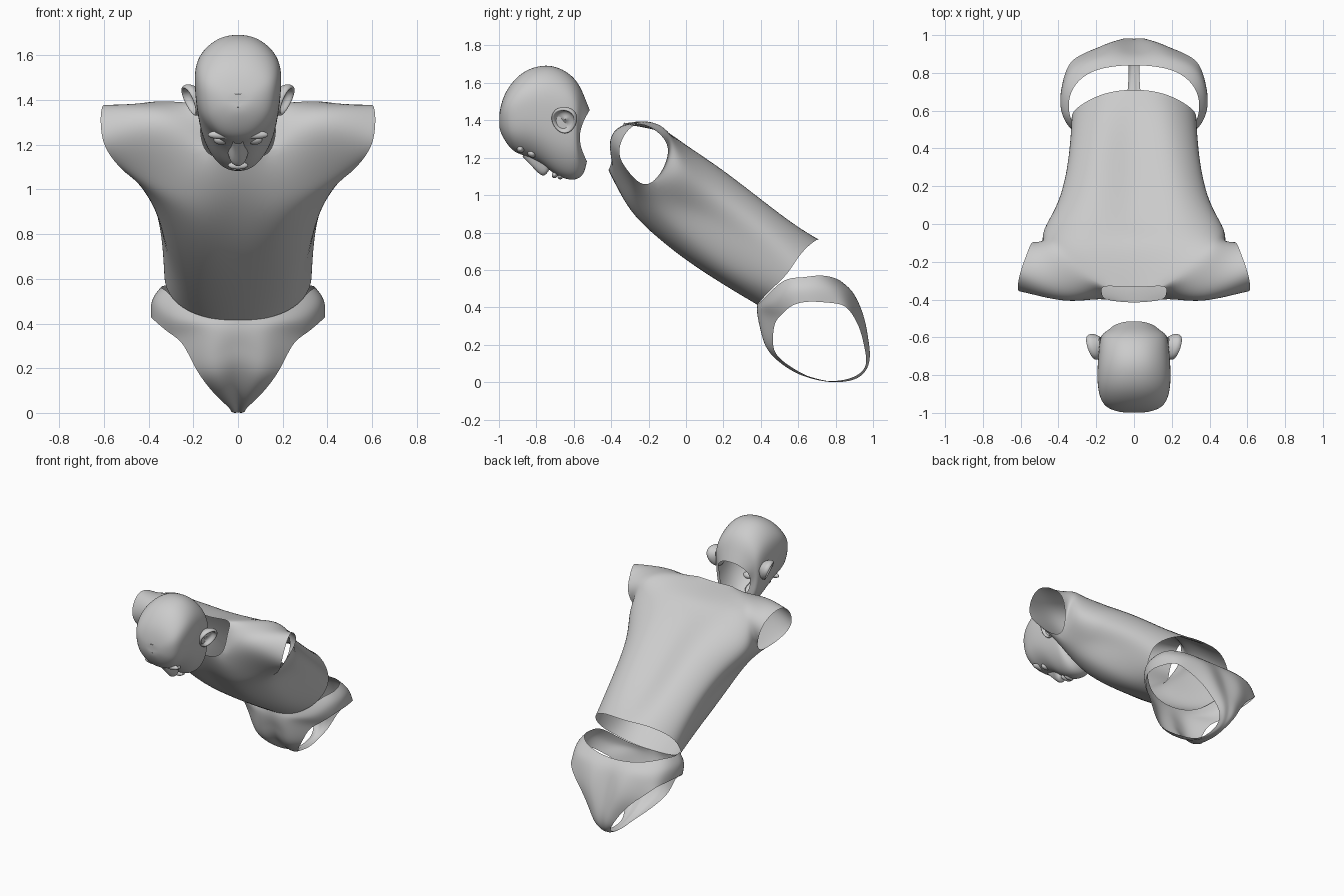
import bpy, bmesh, math
from mathutils import Vector as V


def limit(v):
    """Catmull-Clark limit position of a cage vertex."""
    border = [e for e in v.link_edges if e.is_boundary]
    if border:
        return v.co * (2 / 3) + sum((e.other_vert(v).co for e in border), V()) / (3 * len(border))
    n = len(v.link_edges)
    es = sum((e.other_vert(v).co for e in v.link_edges), V())
    fs = sum((f.calc_center_median() for f in v.link_faces), V())
    return ((n * n - n) * v.co + 2 * es + 4 * fs) / (n * (n + 5))


def build(name, grids, levels=3, mirror=True):
    """Join grids of points, mirror them, and fit a subdivision cage through the points."""
    bm = bmesh.new()
    for side in ((1, -1) if mirror else (1,)):
        for rows in grids:
            g = [[bm.verts.new((p[0] * side, p[1], p[2])) for p in r] for r in rows]
            for a, b in zip(g, g[1:]):
                for j in range(len(a) - 1):
                    q = [a[j], a[j + 1], b[j + 1], b[j]]
                    bm.faces.new(q if side > 0 else q[::-1])
    bmesh.ops.remove_doubles(bm, verts=bm.verts, dist=2e-4)
    bmesh.ops.recalc_face_normals(bm, faces=bm.faces)
    target = {v: v.co.copy() for v in bm.verts}
    for _ in range(8):
        step = {v: (target[v] - limit(v)) * 0.8 for v in bm.verts}
        for v, d in step.items():
            v.co += d
    me = bpy.data.meshes.new(name)
    bm.to_mesh(me)
    bm.free()
    for p in me.polygons:
        p.use_smooth = True
    ob = bpy.data.objects.new(name, me)
    bpy.context.collection.objects.link(ob)
    mod = ob.modifiers.new("smooth", 'SUBSURF')
    mod.levels = mod.render_levels = levels
    return ob


# torso: half rings from front middle, round the side, to the back middle
R0 = [(0, .38, .415), (.15, .395, .43), (.27, .45, .49), (.325, .54, .58), (.305, .61, .68), (.17, .685, .752), (0, .71, .762)]
R1 = [(0, .18, .535), (.16, .19, .55), (.28, .24, .61), (.335, .34, .74), (.325, .41, .85), (.18, .47, .92), (0, .465, .913)]
R2 = [(0, -.06, .70), (.18, -.055, .71), (.32, 0, .78), (.365, .08, .90), (.39, .14, 1.03), (.22, .21, 1.12), (0, .195, 1.112)]
R3 = [(0, -.25, .88), (.19, -.25, .87), (.36, -.22, .95), (.47, -.20, 1.06), (.47, -.02, 1.16), (.26, .01, 1.26), (0, 0, 1.25)]
# upper chest, shoulder ridge and upper back, ending at the armhole
F1 = [(0, -.355, 1.02), (.2, -.345, 1.01), (.40, -.31, 1.06), (.555, -.31, 1.13)]
F2 = [(0, -.415, 1.135), (.14, -.40, 1.17), (.38, -.40, 1.24), (.61, -.355, 1.25)]
RIDGE = [(.17, -.365, 1.31), (.37, -.36, 1.36), (.605, -.27, 1.375)]
B2 = [(0, -.335, 1.38), (.15, -.33, 1.385), (.40, -.21, 1.39), (.56, -.14, 1.325)]
B1 = [(0, -.12, 1.335), (.27, -.13, 1.35), (.43, -.09, 1.325), (.52, -.10, 1.20)]
build("torso", [[R0, R1, R2, R3], [R3[:4], F1, F2], [F2[1:], RIDGE, B2[1:]], [B2, B1, R3[:2:-1]]])

# pelvis: strip between waist/centre line (outer) and leg opening (inner)
OUT = [(0, .38, .415), (.20, .42, .45), (.315, .52, .54), (.345, .62, .56), (.32, .72, .57), (.21, .81, .55),
       (0, .84, .53), (0, .91, .42), (0, .96, .27), (0, .98, .13), (0, .93, .03), (0, .80, .002),
       (0, .66, .03), (0, .54, .09), (0, .44, .20), (0, .40, .30)]
LEG = [(.25, .475, .31), (.31, .51, .36), (.37, .57, .41), (.39, .66, .43), (.375, .76, .425), (.345, .84, .41),
       (.29, .89, .36), (.20, .93, .28), (.12, .955, .18), (.065, .96, .09), (.035, .90, .03), (.03, .79, .006),
       (.04, .68, .022), (.09, .58, .07), (.15, .49, .14), (.20, .465, .22)]
MID = []
for o, i in zip(OUT, LEG):
    m = (V(o) + V(i)) / 2
    MID.append(m + (m - V((0, .67, .3))).normalized() * (V(o) - V(i)).length * .13)
build("pelvis", [[r + r[:1] for r in (OUT, MID, LEG)]])

# head: fan of rings from the open neck to the forehead (top y z, bottom y z, width, bow)
RINGS = [(-.515, 1.455, -.53, 1.18, .125, -.045), (-.545, 1.53, -.553, 1.11, .15, -.03),
         (-.60, 1.625, -.61, 1.083, .175, 0), (-.70, 1.685, -.69, 1.108, .187, 0),
         (-.80, 1.685, -.765, 1.16, .192, 0), (-.89, 1.64, -.845, 1.205, .187, 0),
         (-.96, 1.555, -.925, 1.24, .155, -.01), (-.99, 1.475, -.983, 1.32, .085, -.005)]
PROFILE = [(0, 0), (.04, .5), (.2, .93), (.45, 1), (.7, .9), (.88, .64), (.975, .33), (1, 0)]
head = [[(w * f, yt + (yb - yt) * t + bow * math.sin(math.pi * t), zt + (zb - zt) * t) for t, f in PROFILE]
        for yt, zt, yb, zb, w, bow in RINGS]
head.append([(x * .4, -.998, 1.40 + (z - 1.40) * .4) for x, y, z in head[-1]])
head.append([(0, -1.0, 1.40)] * len(PROFILE))


def clean_cap(rows):
    """Close the forehead by pairing the last ring's points across the middle line."""
    last = rows[-2]
    return rows[:-1], [[(0, p[1], p[2]) for p in last], last]


body, cap = clean_cap(head)
cap = [[p for p in r[1:-1]] for r in cap]
build("head", [body, cap])

# nose: bridge to tip, wings and underside
build("nose", [[[(0, -.875, 1.205), (.022, -.87, 1.215), (.035, -.865, 1.24)],
                [(0, -.825, 1.155), (.018, -.825, 1.17), (.032, -.82, 1.21)],
                [(0, -.782, 1.113), (.028, -.775, 1.128), (.045, -.77, 1.175)],
                [(0, -.755, 1.107), (.028, -.745, 1.125), (.04, -.74, 1.16)],
                [(0, -.735, 1.13), (.02, -.73, 1.14), (.03, -.73, 1.165)]]])

# ears: dished discs with a raised rim
c, u, v = V((.208, -.65, 1.40)), V((.022, .066, 0)), V((.028, -.005, .068))
n = u.cross(v).normalized()
ear = []
for r, h in [(.55, -.05), (.92, -.02), (1, 0), (.94, .012), (.8, .008), (.66, -.012), (.35, -.02), (.02, -.012)]:
    ear.append([c + u * r * math.cos(a) * (1 - .15 * math.sin(-a)) + v * r * math.sin(a) + n * h
                for a in [k * math.tau / 12 for k in range(12)]])
    ear[-1].append(ear[-1][0])
build("ears", [ear], 2)


def blob(name, loc, size, tilt):
    bpy.ops.mesh.primitive_uv_sphere_add(segments=24, ring_count=12, location=loc, rotation=(tilt, 0, 0))
    ob = bpy.context.object
    ob.name, ob.scale = name, size
    bpy.ops.object.shade_smooth()


# eyelids, brows and lips
for s in (-1, 1):
    blob("eye", (s * .075, -.825, 1.222), (.034, .024, .02), -.6)
    blob("brow", (s * .075, -.885, 1.245), (.06, .02, .02), -.6)
blob("upper_lip", (0, -.702, 1.108), (.045, .015, .018), -.3)
blob("lower_lip", (0, -.672, 1.102), (.038, .015, .018), -.2)
